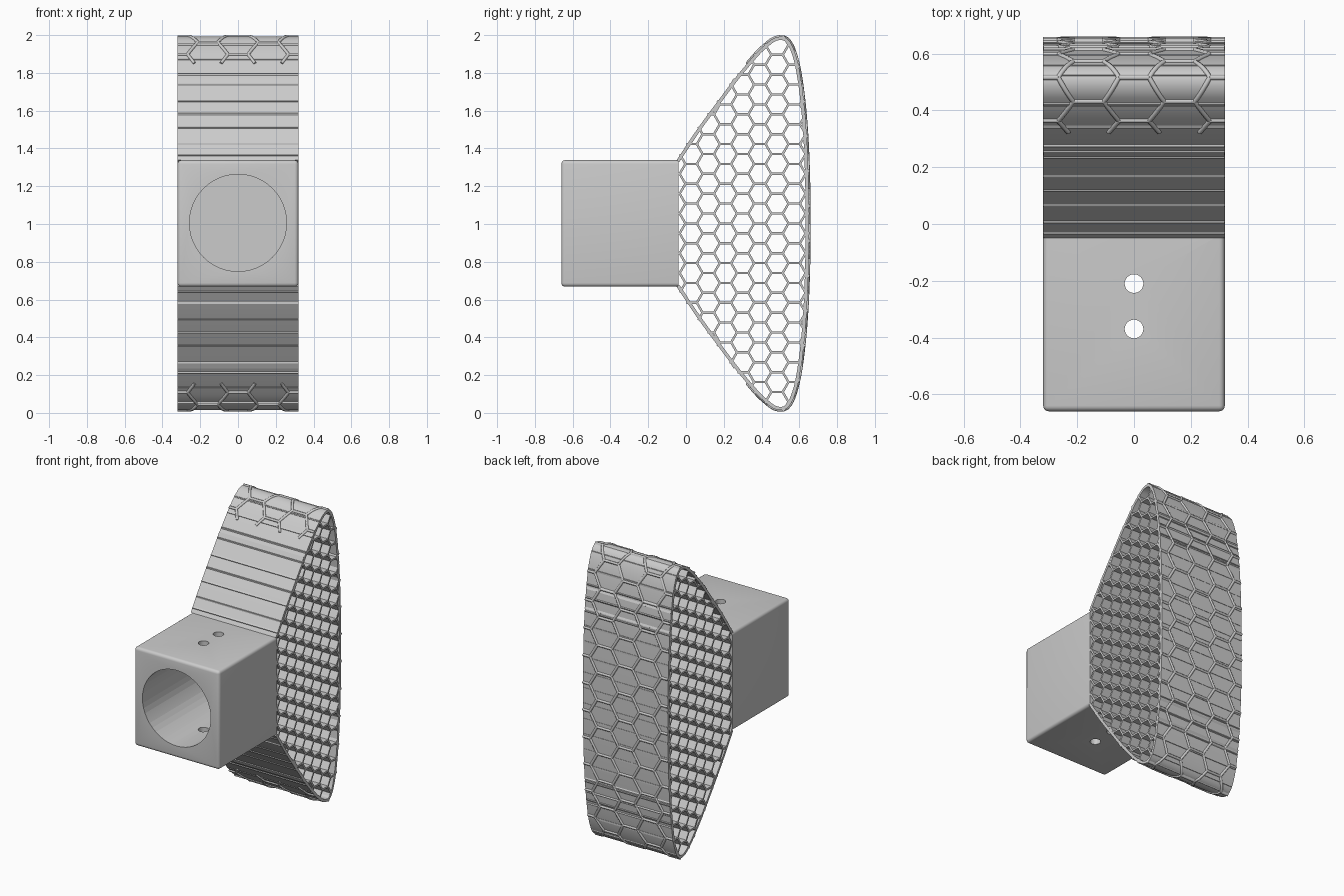
import bpy, bmesh, math
from mathutils import Vector

if "Cube" in bpy.data.objects:
    bpy.data.objects.remove(bpy.data.objects["Cube"])

CZ = 1.003      # height of the symmetry plane
W = 0.32        # half width in x


def mesh_object(name, bm, angle=None):
    bmesh.ops.recalc_face_normals(bm, faces=bm.faces)
    me = bpy.data.meshes.new(name)
    bm.to_mesh(me)
    bm.free()
    ob = bpy.data.objects.new(name, me)
    bpy.context.collection.objects.link(ob)
    if angle:
        bpy.ops.object.select_all(action='DESELECT')
        ob.select_set(True)
        bpy.context.view_layer.objects.active = ob
        bpy.ops.object.shade_smooth_by_angle(angle=math.radians(angle))
    return ob


def hex_edges(pitch, nu, nv):
    """Unique edges of a flat-topped honeycomb around the origin."""
    r = pitch / math.sqrt(3)
    for i in range(-nu, nu + 1):
        for j in range(-nv, nv + 1):
            c = Vector((1.5 * r * i, pitch * (j + 0.5 * (i % 2))))
            p = [c + r * Vector((math.cos(k * math.pi / 3), math.sin(k * math.pi / 3)))
                 for k in range(4)]
            yield from zip(p[:3], p[1:])


def clip(a, b, poly):
    """Part of segment a-b inside a convex polygon."""
    mid = sum(poly, Vector((0, 0))) / len(poly)
    t0, t1, d = 0.0, 1.0, b - a
    for p, q in zip(poly, poly[1:] + poly[:1]):
        n = Vector((p.y - q.y, q.x - p.x))
        if n.dot(mid - p) < 0:
            n = -n
        num, den = n.dot(a - p), n.dot(d)
        if abs(den) < 1e-9:
            if num < 0:
                return None
        elif den > 0:
            t0 = max(t0, -num / den)
        else:
            t1 = min(t1, -num / den)
    return (a + d * t0, a + d * t1) if t1 - t0 > 0.02 else None


# Side profile of the head (y, height above symmetry plane), mirrored downwards
half = [(-.05, .335), (.06, .50), (.17, .65), (.27, .782), (.37, .90), (.42, .947),
        (.46, .978), (.50, .989), (.535, .978), (.565, .935), (.595, .84),
        (.62, .68), (.638, .48), (.648, .25), (.651, 0)]
ctrl = [Vector(p) for p in half] + [Vector((y, -z)) for y, z in half[-2::-1]]

# Smooth the profile with a Catmull-Rom spline
ext = [2 * ctrl[0] - ctrl[1]] + ctrl + [2 * ctrl[-1] - ctrl[-2]]
path = []
for a, b, c, d in zip(ext, ext[1:], ext[2:], ext[3:]):
    for k in range(6):
        t = k / 6
        path.append(0.5 * (2 * b + (c - a) * t + (2 * a - 5 * b + 4 * c - d) * t * t
                           + (3 * b - a - 3 * c + d) * t ** 3))
path.append(ctrl[-1])

# Outer skin band
bm = bmesh.new()
rings = []
for i, p in enumerate(path):
    t = (path[min(i + 1, len(path) - 1)] - path[max(i - 1, 0)]).normalized()
    inner = p + Vector((t.y, -t.x)) * 0.018
    rings.append([bm.verts.new((x, q.x, q.y + CZ))
                  for x, q in ((-W, p), (W, p), (W, inner), (-W, inner))])
for r, s in zip(rings, rings[1:]):
    for k in range(4):
        bm.faces.new((r[k], r[(k + 1) % 4], s[(k + 1) % 4], s[k]))
bm.faces.new(rings[0])
bm.faces.new(rings[-1])
mesh_object("head_skin", bm, 35)

# Honeycomb core, cells open along x
bm = bmesh.new()
for a, b in hex_edges(0.105, 9, 11):
    off = Vector((0.30, 0))
    seg = clip(a + off, b + off, ctrl)
    if not seg:
        continue
    a, b = seg
    d = (b - a).normalized()
    n = Vector((-d.y, d.x)) * 0.006
    a, b = a - d * 0.003, b + d * 0.003
    lo, hi = [[bm.verts.new((x, q.x, q.y + CZ)) for q in (a + n, a - n, b - n, b + n)]
              for x in (-W + .001, W - .001)]
    bm.faces.new(lo)
    bm.faces.new(hi)
    for k in range(4):
        bm.faces.new((lo[k], lo[(k + 1) % 4], hi[(k + 1) % 4], hi[k]))
mesh_object("honeycomb_core", bm)

# Raised hexagon ridges wrapped over the curved face
arc = [0.0]
for p, q in zip(path, path[1:]):
    arc.append(arc[-1] + (q - p).length)
start = next(s for s, p in zip(arc, path) if p.x > 0.32)
mid = arc[-1] / 2


def on_skin(s):
    i = max(k for k in range(len(arc) - 1) if arc[k] <= s)
    return path[i].lerp(path[i + 1], (s - arc[i]) / (arc[i + 1] - arc[i]))


lim = mid - start
rect = [Vector(p) for p in ((-W, -lim), (W, -lim), (W, lim), (-W, lim))]
cu = bpy.data.curves.new("surface_ridges", 'CURVE')
cu.dimensions = '3D'
cu.bevel_depth = 0.009
cu.bevel_resolution = 1
cu.use_fill_caps = True
for a, b in hex_edges(0.185, 2, 8):
    seg = clip(a, b, rect)
    if not seg:
        continue
    sp = cu.splines.new('POLY')
    sp.points.add(4)
    for k, pt in enumerate(sp.points):
        q = seg[0].lerp(seg[1], k / 4)
        s = on_skin(q.y + mid)
        pt.co = (q.x, s.x, s.y + CZ, 1)
ridges = bpy.data.objects.new("surface_ridges", cu)
bpy.context.collection.objects.link(ridges)

# Socket block, rounded everywhere except the face against the head
bm = bmesh.new()
bmesh.ops.create_cube(bm, size=1)
for v in bm.verts:
    v.co = (v.co.x * 2 * W, -0.35 + v.co.y * 0.62, CZ + v.co.z * 0.67)
edges = [e for e in bm.edges if min(v.co.y for v in e.verts) < -0.5]
bmesh.ops.bevel(bm, geom=edges, offset=0.02, segments=4, profile=0.5, affect='EDGES')
block = mesh_object("socket_block", bm, 35)


def drill(name, radius, depth, loc, rot, sides):
    bpy.ops.mesh.primitive_cylinder_add(vertices=sides, radius=radius, depth=depth,
                                        location=loc, rotation=rot)
    cutter = bpy.context.object
    cutter.name = name
    cutter.hide_render = True
    cutter.display_type = 'WIRE'
    mod = block.modifiers.new(name, 'BOOLEAN')
    mod.object = cutter
    mod.operation = 'DIFFERENCE'
    mod.solver = 'EXACT'
    bpy.context.view_layer.objects.active = block
    bpy.ops.object.modifier_apply(modifier=name)
    bpy.data.objects.remove(cutter)


# Handle bore and the two screw holes
drill("bore_cutter", 0.257, 0.64, (0, -0.40, CZ + 0.003), (math.pi / 2, 0, 0), 48)
for y in (-0.21, -0.37):
    drill("screw_cutter", 0.033, 1.0, (0, y, CZ), (0, 0, 0), 24)
bpy.ops.object.select_all(action='DESELECT')
block.select_set(True)
bpy.context.view_layer.objects.active = block
bpy.ops.object.shade_smooth_by_angle(angle=math.radians(35))
